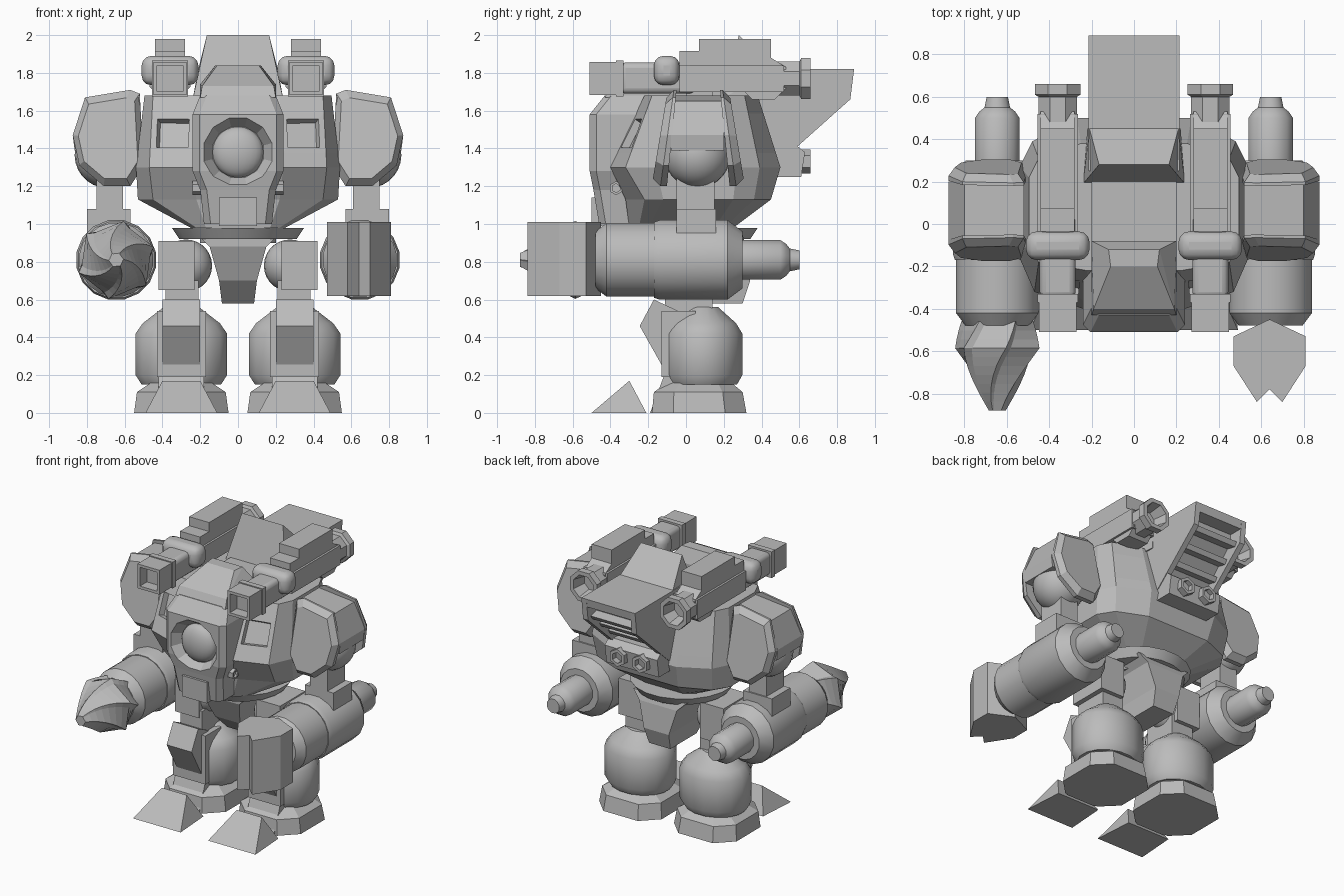
import bpy, bmesh, math
from mathutils import Vector

if "Cube" in bpy.data.objects:
    bpy.data.objects.remove(bpy.data.objects["Cube"])

grey = bpy.data.materials.new("plain grey")
grey.use_nodes = True
grey.diffuse_color = (0.5, 0.5, 0.5, 1)
grey.node_tree.nodes["Principled BSDF"].inputs["Base Color"].default_value = (0.5, 0.5, 0.5, 1)


def finish(name, bm, mirror=False, smooth=False):
    bmesh.ops.recalc_face_normals(bm, faces=bm.faces)
    me = bpy.data.meshes.new(name)
    bm.to_mesh(me)
    bm.free()
    me.materials.append(grey)
    ob = bpy.data.objects.new(name, me)
    bpy.context.collection.objects.link(ob)
    bpy.ops.object.select_all(action='DESELECT')
    ob.select_set(True)
    bpy.context.view_layer.objects.active = ob
    if smooth:
        bpy.ops.object.shade_smooth_by_angle(angle=math.radians(35))
    if mirror:
        ob.modifiers.new("mirror", 'MIRROR')
    return ob


def loft_mesh(rings):
    bm = bmesh.new()
    vs = [[bm.verts.new(p) for p in ring] for ring in rings]
    n = len(vs[0])
    for a, b in zip(vs, vs[1:]):
        for i in range(n):
            bm.faces.new((a[i], a[(i + 1) % n], b[(i + 1) % n], b[i]))
    bm.faces.new(vs[0][::-1])
    bm.faces.new(vs[-1])
    return bm


def loft(name, rings, **kw):
    return finish(name, loft_mesh(rings), **kw)


def place(axis, u, v, w):
    """Map profile (u, v) and depth w along an axis to a point."""
    return {'x': (w, u, v), 'y': (u, w, v), 'z': (u, v, w)}[axis]


def prism(name, axis, profile, lo, hi, **kw):
    return loft(name, [[place(axis, u, v, w) for u, v in profile] for w in (lo, hi)], **kw)


def tube(name, axis, centre, stations, sides=16, stretch=1, **kw):
    """Turned part: stations are (position, radius to the flats)."""
    rings = []
    for w, r in stations:
        r /= math.cos(math.pi / sides)
        angles = [(i + 0.5) * math.tau / sides for i in range(sides)]
        rings.append([place(axis, centre[0] + r * stretch * math.cos(t),
                            centre[1] + r * math.sin(t), w) for t in angles])
    return loft(name, rings, **kw)


def box(name, x, y, z, bevel=0, **kw):
    ob = prism(name, 'z', [(x[0], y[0]), (x[1], y[0]), (x[1], y[1]), (x[0], y[1])], *z, **kw)
    if bevel:
        mod = ob.modifiers.new("bevel", 'BEVEL')
        mod.width, mod.segments = bevel, 3
    return ob


def hull(name, points, **kw):
    bm = bmesh.new()
    for p in points:
        bm.verts.new(p)
    bmesh.ops.convex_hull(bm, input=bm.verts)
    bmesh.ops.dissolve_limit(bm, angle_limit=0.02, verts=bm.verts, edges=bm.edges)
    return finish(name, bm, **kw)


def both(*points):
    return [(s * x, y, z) for x, y, z in points for s in (1, -1)]


def ball(name, centre, r, squash=1, **kw):
    bm = bmesh.new()
    bmesh.ops.create_uvsphere(bm, u_segments=24, v_segments=14, radius=r)
    for v in bm.verts:
        v.co = Vector((v.co.x, v.co.y * squash, v.co.z)) + Vector(centre)
    return finish(name, bm, smooth=True, **kw)


# Torso: faceted shell with recessed chest vents
def torso_ring(z, *right):
    return [(x, y, z) for x, y in right] + [(-x, y, z) for x, y in reversed(right)]


waist = torso_ring(.98, (.17, -.3), (.22, -.25), (.25, -.2), (.25, .15), (.22, .2), (.15, .25))
belly = torso_ring(1.13, (.22, -.32), (.45, -.22), (.53, -.12), (.53, .25), (.46, .36), (.25, .45))
chest = torso_ring(1.30, (.24, -.40), (.47, -.32), (.54, -.16), (.54, .27), (.48, .39), (.27, .50))
collar = torso_ring(1.68, (.22, -.22), (.45, -.18), (.495, -.08), (.495, .22), (.45, .31), (.25, .38))
between = [[Vector(p).lerp(Vector(q), t) for p, q in zip(chest, collar)] for t in (.2, .75)]
bm = loft_mesh([waist, belly, chest, *between, collar])
bmesh.ops.recalc_face_normals(bm, faces=bm.faces)
vents = []
for f in bm.faces:
    c = f.calc_center_median()
    if f.normal.y < -.3 and 1.4 < c.z < 1.55 and .2 < abs(c.x) < .42:
        vents.append(f)
bmesh.ops.inset_individual(bm, faces=vents, thickness=.045, depth=0)
bmesh.ops.inset_individual(bm, faces=vents, thickness=.01, depth=-.04)
finish("torso", bm)


# Chest column with a round recess for the lens
def column_ring(z, hw, yf):
    c = .035
    return [(-hw, -.1, z), (-hw, yf + c, z), (-hw + c, yf, z),
            (hw - c, yf, z), (hw, yf + c, z), (hw, -.1, z)]


column = loft("chest_column", [column_ring(1.0, .18, -.46), column_ring(1.18, .2, -.49),
                               column_ring(1.28, .24, -.51), column_ring(1.58, .24, -.51),
                               column_ring(1.68, .20, -.43)])
cutter = tube("lens_cutter", 'y', (0, 1.38), [(-.6, .185), (-.51, .18), (-.44, .135)], 12)
cut = column.modifiers.new("recess", 'BOOLEAN')
cut.operation, cut.object = 'DIFFERENCE', cutter
bpy.context.view_layer.objects.active = column
bpy.ops.object.modifier_apply(modifier="recess")
bpy.data.objects.remove(cutter)
ball("lens", (0, -.44, 1.38), .135, .5)
box("chin_block", (-.1, .1), (-.5, -.3), (.99, 1.14))
tube("chest_bolt", 'x', (-.37, 1.19), [(.15, .032), (.24, .032), (.24, .02), (.225, .02)], 6, mirror=True)

# Cockpit hood, low deck behind it and raised rear fairing
hull("cockpit", both((.2, -.43, 1.67), (.19, -.4, 1.73), (.11, -.2, 1.84), (.12, -.12, 1.84),
                     (.2, -.08, 1.74), (.2, -.08, 1.66)))
box("deck", (-.2, .2), (-.1, .25), (1.62, 1.70))
hull("rear_fairing", both((.24, .19, 1.66), (.165, .28, 2.0), (.21, .45, 1.82),
                          (.22, .45, 1.66)))

# Exhaust housing: side walls, roof, recessed core, slats and nozzles
prism("exhaust_wall", 'x', [(.25, 1.82), (.89, 1.82), (.87, 1.66), (.5, 1.33), (.3, 1.3)],
      .175, .215, mirror=True)
prism("exhaust_roof", 'x', [(.3, 1.82), (.89, 1.82), (.88, 1.76), (.3, 1.76)], -.18, .18)
prism("exhaust_core", 'x', [(.25, 1.78), (.78, 1.78), (.77, 1.69), (.5, 1.42), (.3, 1.3)], -.18, .18)
for i in range(3):
    y, z = .82 - i * .1, 1.65 - i * .09
    prism("exhaust_slat", 'x', [(y, z), (y + .02, z + .03), (y - .12, z + .06), (y - .14, z + .03)], -.18, .18)
prism("nozzle_block", 'x', [(.3, 1.42), (.58, 1.42), (.63, 1.38), (.61, 1.25), (.45, 1.25), (.3, 1.15)], -.21, .21)
tube("exhaust_nozzle", 'y', (.09, 1.33), [(.55, .055), (.66, .055), (.66, .035), (.61, .035)], 6, mirror=True)

# Shoulder launchers
L = (.36, 1.77)
box("launcher_mount", (.30, .42), (0, .14), (1.6, 1.73), mirror=True)
tube("launcher_muzzle", 'y', L, [(-.35, .088), (-.51, .088), (-.51, .068), (-.43, .068)], 4, mirror=True)
tube("launcher_band", 'y', L, [(-.37, .095), (-.33, .095)], 4, mirror=True)
box("launcher_barrel", (.275, .445), (-.35, .05), (1.69, 1.855), bevel=.03, mirror=True, smooth=True)
box("launcher_collar", (.21, .51), (-.17, -.035), (1.735, 1.89), bevel=.05, mirror=True, smooth=True)
box("launcher_sight", (.28, .44), (-.035, .08), (1.73, 1.915), mirror=True)
box("launcher_body", (.265, .455), (-.035, .52), (1.70, 1.84), mirror=True)
prism("launcher_pack", 'x', [(.07, 1.98), (.45, 1.98), (.45, 1.88), (.53, 1.83), (.53, 1.72),
                             (.47, 1.66), (.35, 1.66), (.27, 1.74), (.07, 1.8)], .28, .44, mirror=True)
tube("launcher_vent", 'y', L, [(.45, .09), (.6, .09), (.61, .108), (.66, .108), (.66, .08), (.56, .06)],
     8, mirror=True)

# Shoulder armour: leaning front and rear shells around a core and a ball joint
shell = [(.52, 1.69), (.57, 1.71), (.81, 1.67), (.875, 1.47), (.84, 1.31), (.71, 1.2), (.57, 1.2), (.5, 1.31)]


def shell_ring(y, lean, scale):
    return [(.69 + (x - .69) * scale, y + (z - 1.31) * lean, 1.45 + (z - 1.45) * scale) for x, z in shell]


loft("shoulder_front", [shell_ring(-.16, .14, .84), shell_ring(-.12, .14, 1), shell_ring(-.09, .1, 1)], mirror=True)
loft("shoulder_rear", [shell_ring(.22, -.1, 1), shell_ring(.25, -.14, 1), shell_ring(.29, -.14, .84)], mirror=True)
prism("shoulder_core", 'y', [(.52, 1.68), (.8, 1.65), (.875, 1.47), (.865, 1.39), (.52, 1.39)], -.08, .2, mirror=True)
ball("shoulder_ball", (.69, .06, 1.365), .175, mirror=True)

# Arms
A = (.645, .81)
box("upper_arm", (.61, .75), (-.05, .15), (1.03, 1.24), mirror=True)
box("elbow_bracket", (.57, .8), (-.05, .16), (.95, 1.08), mirror=True)
tube("forearm", 'y', A, [(-.48, .15), (-.42, .195), (-.16, .195)], 20, mirror=True, smooth=True)
tube("elbow", 'y', A, [(-.17, .2), (-.14, .21), (.22, .21), (.3, .15)], 16, mirror=True, smooth=True)
tube("arm_nozzle", 'y', A, [(.28, .105), (.5, .105), (.53, .085), (.55, .06), (.6, .05)], 12, mirror=True, smooth=True)

# Drill: saw-toothed section twisted toward its tip
rings = []
steps, teeth = 10, 6
for k in range(steps + 1):
    t = k / steps
    r = .17 + .04 * t / .3 if t < .3 else .21 - .17 * (t - .3) / .7
    ring = []
    for i in range(teeth):
        for offset, depth in ((0, 1), (.85, .88)):
            a = (i + offset) * math.tau / teeth + 1.1 * t
            ring.append((-A[0] + r * depth * math.cos(a), -.46 - .42 * t, A[1] + r * depth * math.sin(a)))
    rings.append(ring)
loft("drill", rings)

# Claw
half = [(.17, -.53), (.17, -.67), (.06, -.84), (0, -.78)]
claw = [(.64, -.45)] + [(.64 + x, y) for x, y in half] + [(.64 - x, y) for x, y in reversed(half[:3])]
prism("claw", 'z', claw, .62, 1.01)

# Pelvis
tube("waist_column", 'z', (0, .04), [(.9, .2), (1.08, .22)], 12)
tube("waist_disc", 'z', (0, .03), [(.92, .31), (.98, .35)], 20, smooth=True)
loft("pelvis", [[(-w, a, z), (w, a, z), (w, b, z), (-w, b, z)] for z, w, a, b in
                ((.94, .21, -.2, .3), (.88, .15, -.2, .32), (.7, .1, -.12, .34), (.58, .085, 0, .3))])

# Legs
box("hip_block", (.23, .42), (-.12, .17), (.65, .91), mirror=True)
ball("hip_ball", (.275, .03, .78), .138, mirror=True)
box("thigh", (.21, .385), (-.11, .14), (.48, .7), mirror=True)
prism("knee_guard", 'x', [(-.17, .6), (-.245, .46), (-.11, .22), (0, .3), (0, .52)], .2, .4, mirror=True)
box("shin", (.17, .43), (-.13, .05), (.19, .54), mirror=True)
tube("calf", 'z', (.3, .09), [(.15, .18), (.2, .208), (.42, .208), (.475, .175), (.56, .08)],
     16, stretch=1.165, mirror=True, smooth=True)


# Feet
def foot_ring(z, hw, y0, y1):
    c = hw * .45
    return [(.3 + x, y, z) for x, y in ((-hw + c, y0), (hw - c, y0), (hw, y0 + c), (hw, y1 - c),
                                        (hw - c, y1), (-hw + c, y1), (-hw, y1 - c), (-hw, y0 + c))]


loft("foot", [foot_ring(0, .25, -.18, .32), foot_ring(.11, .235, -.17, .3), foot_ring(.16, .16, -.1, .24)], mirror=True)
prism("instep", 'x', [(-.19, 0), (-.11, .215), (.02, .215), (.02, 0)], .18, .42, mirror=True)
hull("toe", [(.3 + s * w, y, z) for s in (1, -1)
             for w, y, z in ((.19, -.5, 0), (.1, -.3, .17), (.17, -.21, 0))], mirror=True)
